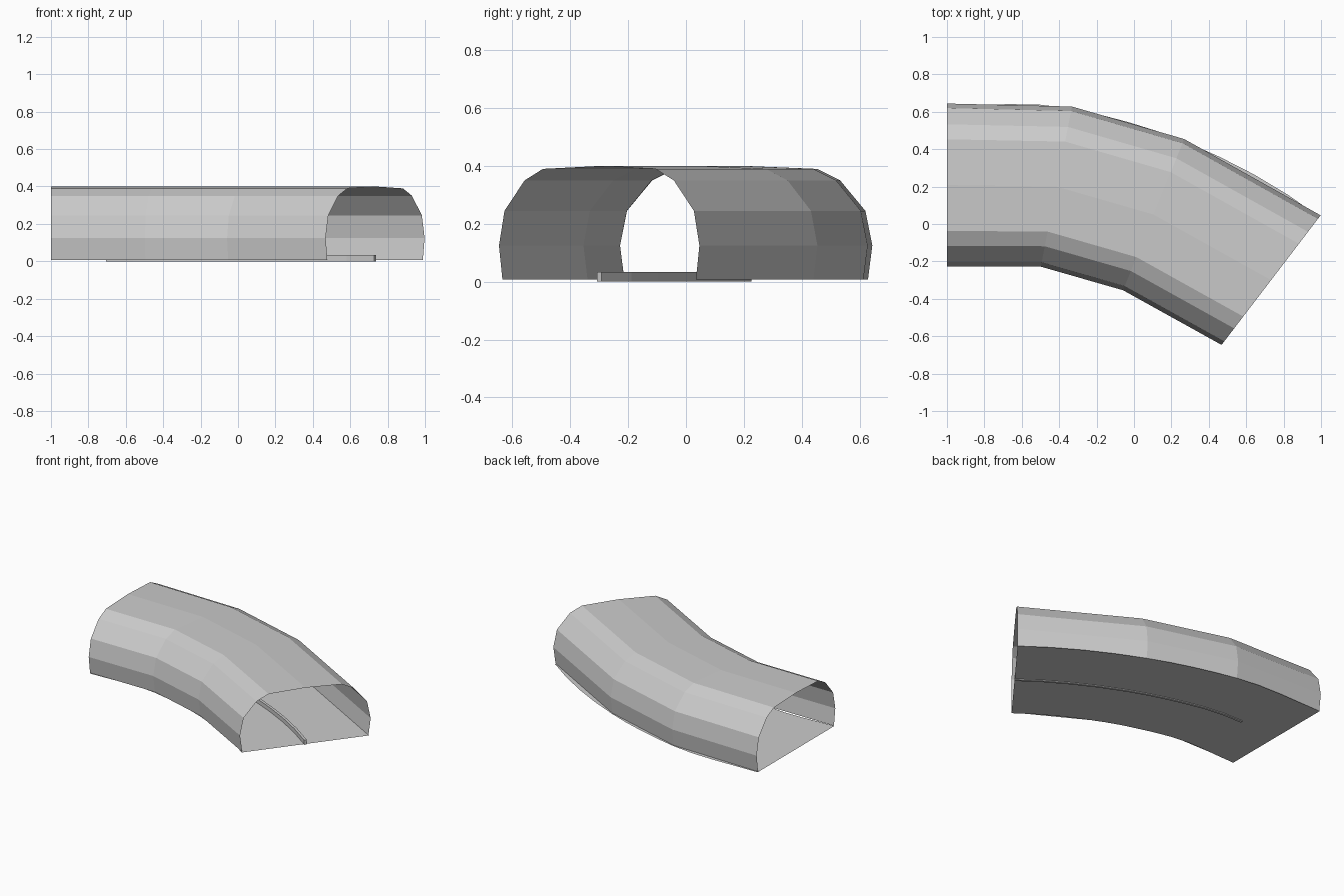
import bpy
import bmesh
from math import radians, sin, cos
from mathutils import Vector

cube = bpy.data.objects.get("Cube")
if cube:
    bpy.data.objects.remove(cube)

grey = bpy.data.materials.new("plain_grey")
grey.use_nodes = True
grey.diffuse_color = (0.6, 0.6, 0.6, 1)
grey.node_tree.nodes["Principled BSDF"].inputs["Base Color"].default_value = (0.6, 0.6, 0.6, 1)

# Bend of the tunnel: centre point and turn angle of each ring
RINGS = [(Vector((-1, 0.208, 0)), 0), (Vector((-0.415, 0.2, 0)), radians(11)),
         (Vector((0.105, 0.05, 0)), radians(22)), (Vector((0.733, -0.3, 0)), radians(37.4))]


def forward(angle):
    return Vector((cos(angle), -sin(angle), 0))


def smooth_path(steps):
    """Finer stations along the bend, as (centre, angle)."""
    path = [RINGS[0]]
    for (p, a), (q, b) in zip(RINGS, RINGS[1:]):
        length = (q - p).length
        for i in range(1, steps + 1):
            t = i / steps
            centre = (p * (1 + 2 * t) * (1 - t) ** 2 + q * t * t * (3 - 2 * t)
                      + forward(a) * length * t * (1 - t) ** 2
                      - forward(b) * length * t * t * (1 - t))
            path.append((centre, a + (b - a) * t))
    return path


def sweep(name, path, profile, closed=False):
    """Sweep a (sideways, height) profile along stations."""
    bm = bmesh.new()
    rows = []
    for centre, angle in path:
        side = Vector((sin(angle), cos(angle), 0))
        rows.append([bm.verts.new(centre + side * s + Vector((0, 0, z))) for s, z in profile])
    n = len(profile)
    for r0, r1 in zip(rows, rows[1:]):
        for i in range(n if closed else n - 1):
            j = (i + 1) % n
            bm.faces.new((r0[i], r1[i], r1[j], r0[j]))
    if closed:
        bm.faces.new(rows[0])
        bm.faces.new(rows[-1][::-1])
        bmesh.ops.recalc_face_normals(bm, faces=bm.faces)
    mesh = bpy.data.meshes.new(name)
    bm.to_mesh(mesh)
    bm.free()
    mesh.materials.append(grey)
    obj = bpy.data.objects.new(name, mesh)
    bpy.context.collection.objects.link(obj)
    return obj


# Faceted arched shell, open at both ends
half = [(-0.421, 0.008), (-0.436, 0.125), (-0.412, 0.245), (-0.325, 0.35), (-0.245, 0.39)]
arch = half + [(0, 0.4)] + [(-s, z) for s, z in reversed(half)]
sweep("tunnel_shell", RINGS, arch)

# Flat floor with a finer curve
path = smooth_path(4)
sweep("floor", path, [(-0.425, 0.005), (0.425, 0.005)])

# Low guide rail along the centre line, starting inside the tunnel
w = 0.009
rail_path = [station for station in path if station[0].x > -0.75]
sweep("guide_rail", rail_path, [(-w, 0), (w, 0), (w, 0.034), (-w, 0.034)], closed=True)
